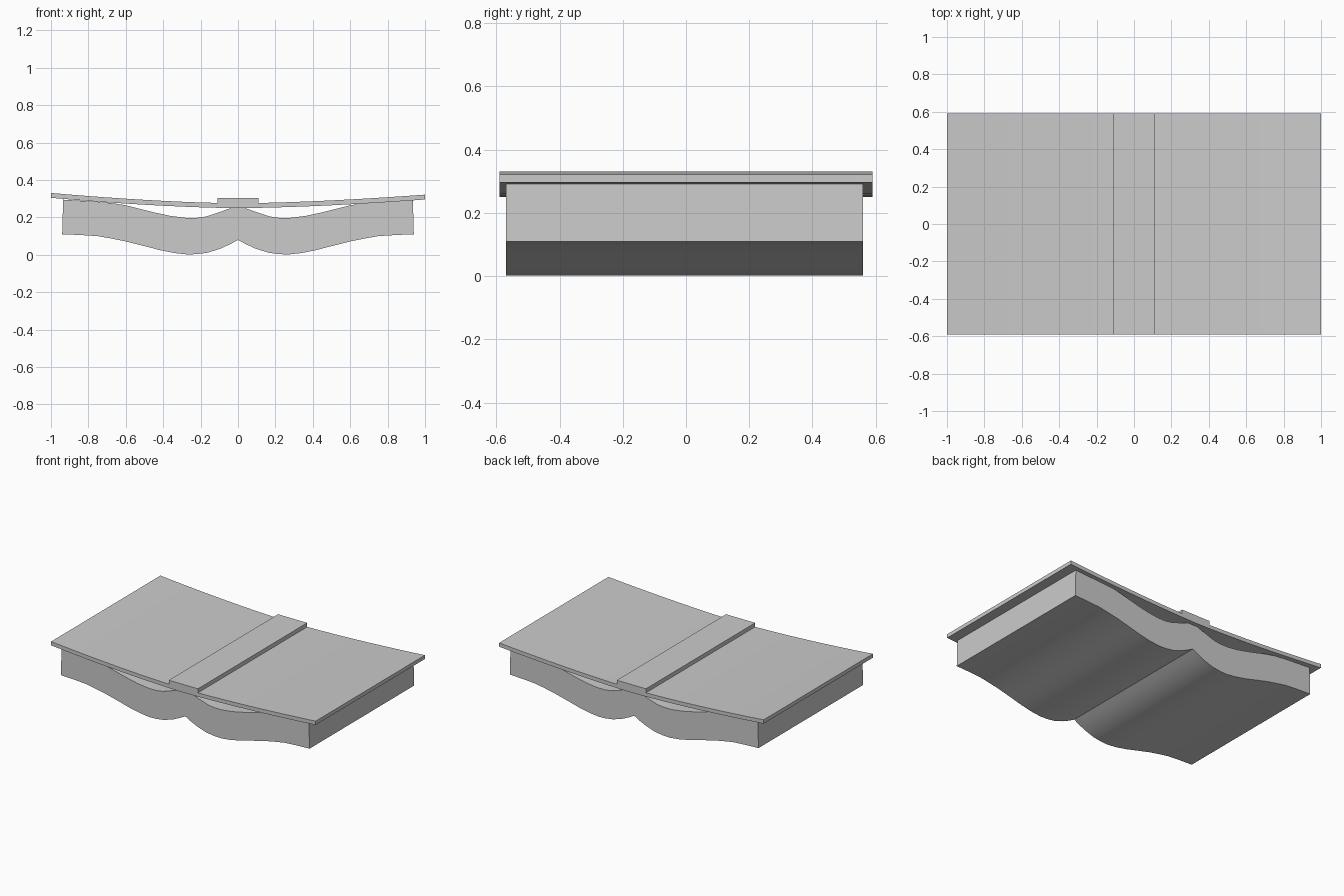
import bpy, bmesh
from math import radians

if "Cube" in bpy.data.objects:
    bpy.data.objects.remove(bpy.data.objects["Cube"])


def extrude_profile(name, outline, y0, y1):
    """Closed x-z outline extruded along y into a solid."""
    bm = bmesh.new()
    face = bm.faces.new([bm.verts.new((x, y0, z)) for x, z in outline])
    ext = bmesh.ops.extrude_face_region(bm, geom=[face], use_keep_orig=True)
    verts = [g for g in ext["geom"] if isinstance(g, bmesh.types.BMVert)]
    bmesh.ops.translate(bm, verts=verts, vec=(0, y1 - y0, 0))
    bmesh.ops.recalc_face_normals(bm, faces=bm.faces)
    mesh = bpy.data.meshes.new(name)
    bm.to_mesh(mesh)
    bm.free()
    obj = bpy.data.objects.new(name, mesh)
    bpy.context.collection.objects.link(obj)
    bpy.ops.object.select_all(action='DESELECT')
    obj.select_set(True)
    bpy.context.view_layer.objects.active = obj
    bpy.ops.object.shade_smooth_by_angle(angle=radians(25))
    return obj


def mirrored(half):
    """Half profile from the gutter outwards -> full profile, left to right."""
    return [(-x, z) for x, z in reversed(half) if x > 0] + half


# Gently bowed cover, the left side slightly higher than the right
def cover_z(x):
    side = 0.055 if x < 0 else 0.046
    return 0.25 + side * abs(x) ** 1.6


xs = [i / 10 for i in range(-10, 11)]
under = [(x, cover_z(x)) for x in xs]
upper = [(x, cover_z(x) + 0.026) for x in reversed(xs)]
extrude_profile("cover", under + upper, -0.59, 0.59)

# Raised spine strip
extrude_profile("spine", [(-0.11, 0.262), (0.11, 0.262), (0.11, 0.305), (-0.11, 0.305)], -0.59, 0.59)

# Open page block with a wavy section and a sharp gutter
bottom = [(0, 0.08), (0.04, 0.058), (0.09, 0.035), (0.16, 0.012), (0.22, 0.004),
          (0.27, 0.002), (0.34, 0.01), (0.42, 0.026), (0.5, 0.047), (0.6, 0.072),
          (0.68, 0.088), (0.75, 0.1), (0.84, 0.106), (0.94, 0.11)]
top = [(0, 0.256), (0.04, 0.25), (0.1, 0.228), (0.17, 0.205), (0.22, 0.198),
       (0.28, 0.198), (0.36, 0.208), (0.44, 0.225), (0.52, 0.245), (0.6, 0.265),
       (0.66, 0.275), (0.75, 0.284), (0.84, 0.289), (0.935, 0.295)]
extrude_profile("pages", mirrored(bottom) + mirrored(top)[::-1], -0.57, 0.56)
